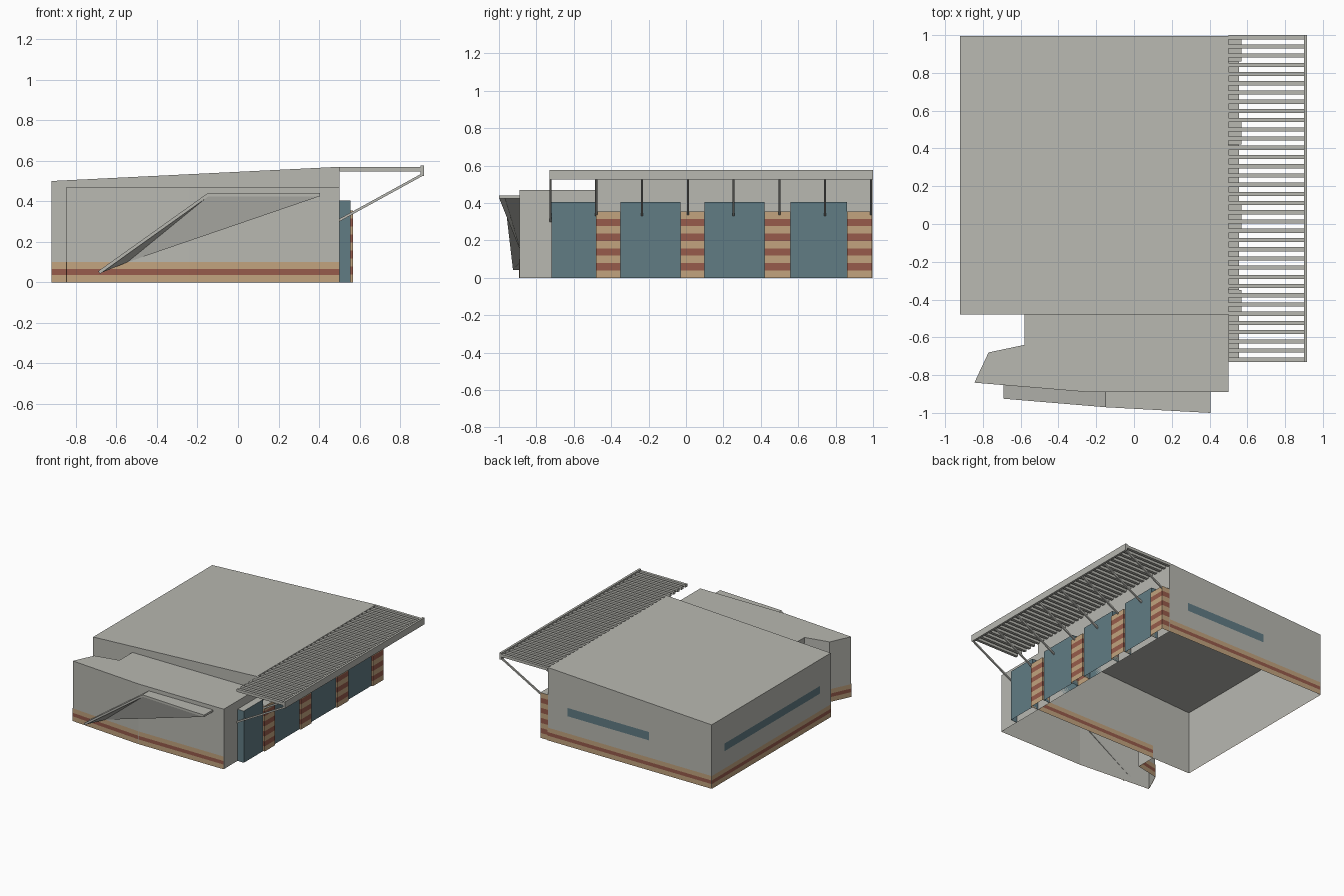
import bpy
import bmesh
from mathutils import Vector

cube = bpy.data.objects.get("Cube")
if cube:
    bpy.data.objects.remove(cube, do_unlink=True)


def material(name, rgb):
    m = bpy.data.materials.new(name)
    m.use_nodes = True
    m.diffuse_color = (*rgb, 1)
    m.node_tree.nodes["Principled BSDF"].inputs["Base Color"].default_value = (*rgb, 1)
    return m


GREY, TEAL, TAN, BROWN = range(4)
MATS = [material("warm grey render", (0.48, 0.48, 0.44)),
        material("teal glazing", (0.12, 0.20, 0.23)),
        material("tan brick", (0.54, 0.37, 0.21)),
        material("red brown brick", (0.31, 0.105, 0.07))]


def finish(name, bm):
    me = bpy.data.meshes.new(name)
    bm.to_mesh(me)
    bm.free()
    for m in MATS:
        me.materials.append(m)
    ob = bpy.data.objects.new(name, me)
    bpy.context.collection.objects.link(ob)
    return ob


def face(bm, pts, mat=GREY):
    f = bm.faces.new([bm.verts.new(p) for p in pts])
    f.material_index = mat


def shell(bm, plan, levels, mats, top=None, bottom=False):
    """Walls over a counter-clockwise plan, one ring of faces per level."""
    top = top or (lambda x: levels[-1])
    edges = list(zip(plan, plan[1:] + plan[:1]))
    for i, (lo, hi) in enumerate(zip(levels, levels[1:])):
        last = i == len(levels) - 2
        for a, b in edges:
            za, zb = (top(a[0]), top(b[0])) if last else (hi, hi)
            face(bm, [(*a, lo), (*b, lo), (*b, zb), (*a, za)], mats[i])
    face(bm, [(x, y, top(x)) for x, y in plan])
    if bottom:
        face(bm, [(x, y, levels[0]) for x, y in reversed(plan)])


def rect(x0, x1, y0, y1):
    return [(x0, y0), (x1, y0), (x1, y1), (x0, y1)]


def wall_plate(bm, a, b, z0, z1, mat, out=0.003):
    """Thin facing just outside the wall that runs from a to b."""
    a, b = Vector(a), Vector(b)
    d = (b - a).normalized()
    n = Vector((d.y, -d.x)) * out
    a, b = a + n, b + n
    face(bm, [(*a, z0), (*b, z0), (*b, z1), (*a, z1)], mat)


# Main hall with a sloping roof, open underneath
hall = rect(-0.92, 0.5, -0.48, 0.996)
bm = bmesh.new()
shell(bm, hall, [0, 0.5], [GREY], top=lambda x: 0.5 + 0.07 * (x + 0.92) / 1.42)
finish("main_hall", bm)

# Lower front wing with an angled end
wing = [(0.5, -0.48), (-0.58, -0.48), (-0.58, -0.64), (-0.77, -0.68),
        (-0.845, -0.84), (-0.24, -0.89), (0.5, -0.89)]
bm = bmesh.new()
shell(bm, wing, [0, 0.47], [GREY])
finish("front_wing", bm)

# Striped brick plinth round the walls
runs = list(zip(wing, wing[1:]))
runs += [(hall[2], hall[3]), (hall[3], hall[0]), (hall[0], wing[1])]
bm = bmesh.new()
for a, b in runs:
    for z0, z1, mat in [(0, 0.037, TAN), (0.037, 0.065, BROWN), (0.065, 0.1, TAN)]:
        wall_plate(bm, a, b, z0, z1, mat)
finish("brick_plinth", bm)

# Strip windows on the back and the right side
bm = bmesh.new()
wall_plate(bm, (0.33, 0.996), (-0.38, 0.996), 0.235, 0.3, TEAL)
wall_plate(bm, (-0.92, 0.84), (-0.92, -0.34), 0.235, 0.295, TEAL)
finish("strip_windows", bm)

# Glazed bays along the left side
bm = bmesh.new()
for y0, y1 in [(-0.72, -0.48), (-0.35, -0.03), (0.10, 0.42), (0.56, 0.86)]:
    shell(bm, rect(0.5, 0.555, y0, y1), [0, 0.405], [TEAL])
finish("glazed_bays", bm)

# Banded brick piers between the bays
bm = bmesh.new()
courses = [0.355 * i / 9 for i in range(10)]
for y0, y1 in [(-0.48, -0.35), (-0.03, 0.10), (0.42, 0.56), (0.86, 0.994)]:
    shell(bm, rect(0.5, 0.568, y0, y1), courses, [TAN, BROWN] * 4 + [TAN])
finish("brick_piers", bm)

# Slatted sunshade
bm = bmesh.new()
for i in range(36):
    y = -0.73 + i * (1.73 - 0.022) / 35
    shell(bm, rect(0.5, 0.902, y, y + 0.022), [0.546, 0.568], [GREY], bottom=True)
finish("sunshade_slats", bm)

bm = bmesh.new()
shell(bm, rect(0.9, 0.917, -0.73, 1.0), [0.525, 0.577], [GREY], bottom=True)
finish("sunshade_fascia", bm)

# Diagonal struts under the sunshade
bm = bmesh.new()
for i in range(8):
    y = -0.73 + i * 0.2447
    low, high, t = (0.5, 0.3), (0.91, 0.525), 0.014
    prof = [low, high, (high[0], high[1] + t), (low[0], low[1] + t)]
    near = [(x, y, z) for x, z in prof]
    far = [(x, y + 0.011, z) for x, z in prof]
    face(bm, near)
    face(bm, far[::-1])
    for j in range(4):
        k = (j + 1) % 4
        face(bm, [near[k], near[j], far[j], far[k]])
finish("sunshade_struts", bm)

# Folded entrance canopy on the front wing
back = [(-0.69, -0.853, 0.055), (-0.15, -0.89, 0.44), (0.405, -0.89, 0.44)]
front = [(-0.69, -0.925, 0.055), (-0.15, -0.97, 0.44), (0.405, -1.0, 0.44)]
bm = bmesh.new()
vb = [bm.verts.new(p) for p in back]
vf = [bm.verts.new(p) for p in front]
for i in range(2):
    bm.faces.new([vf[i], vf[i + 1], vb[i + 1], vb[i]])
canopy = finish("entrance_canopy", bm)
mod = canopy.modifiers.new("thickness", "SOLIDIFY")
mod.thickness = 0.016
mod.offset = -1

# Sloping soffit tucked back to the wall
bm = bmesh.new()
foot = (-0.545, -0.868, 0.10)
tip, bend, heel = (0.4, -0.998, 0.424), (-0.148, -0.968, 0.424), (-0.68, -0.923, 0.045)
face(bm, [foot, tip, bend])
face(bm, [foot, bend, heel])
finish("canopy_soffit", bm)
